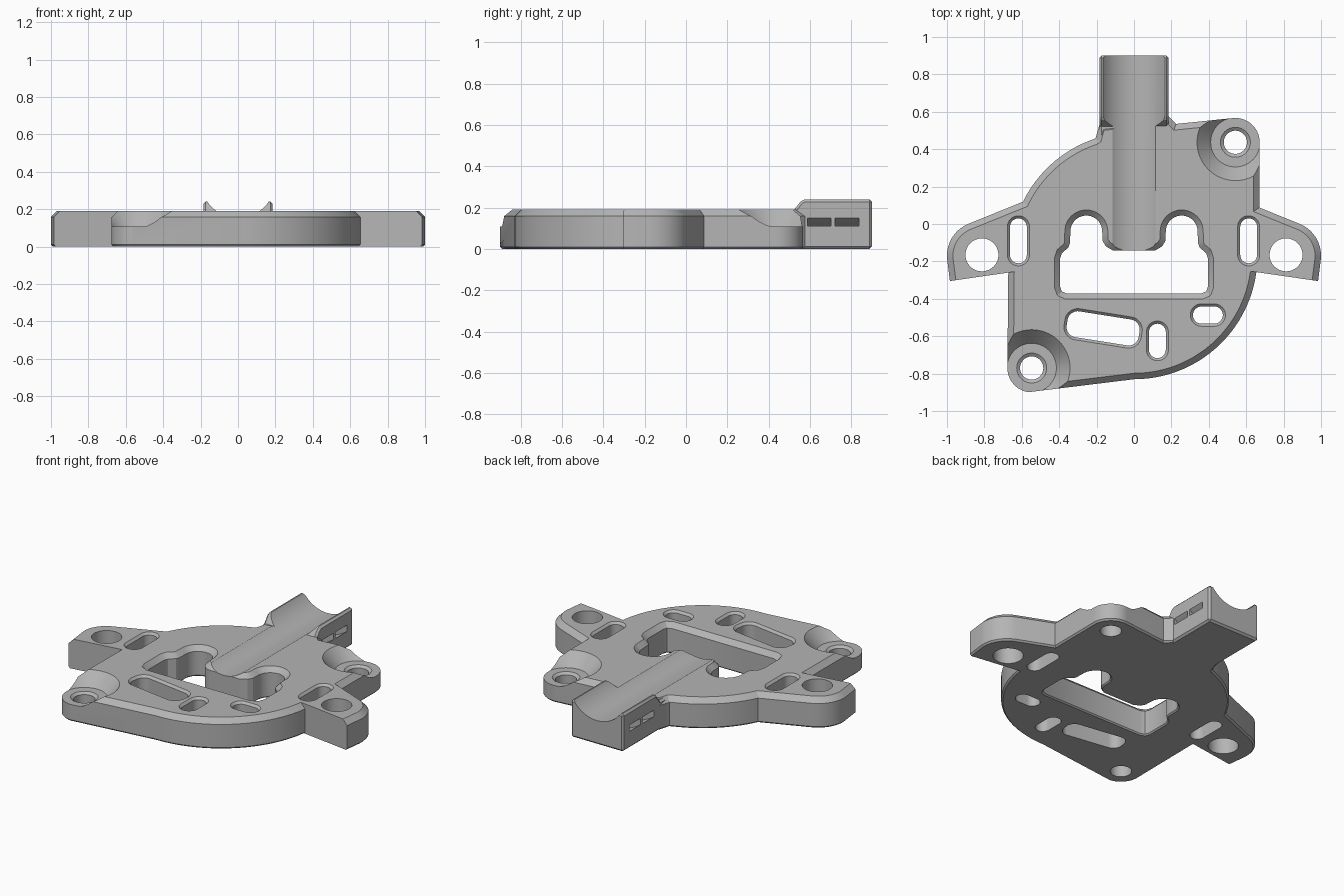
import bpy, bmesh, math
from mathutils import Vector, Matrix

if "Cube" in bpy.data.objects:
    bpy.data.objects.remove(bpy.data.objects["Cube"])

grey = bpy.data.materials.new("plain grey")
grey.diffuse_color = (0.46, 0.46, 0.46, 1)
grey.use_nodes = True
grey.node_tree.nodes["Principled BSDF"].inputs["Base Color"].default_value = grey.diffuse_color
TOP, CH = 0.19, 0.032


def arc(cx, cy, r, a0, a1, n=16):
    return [(cx + r * math.cos(math.radians(a0 + (a1 - a0) * i / n)),
             cy + r * math.sin(math.radians(a0 + (a1 - a0) * i / n))) for i in range(n + 1)]


def inset(poly, d):
    """Move every edge of a counter-clockwise outline inward by d."""
    out = []
    for i, p in enumerate(poly):
        p, a, b = Vector(p), Vector(poly[i - 1]), Vector(poly[(i + 1) % len(poly)])
        e, f = (p - a).normalized(), (b - p).normalized()
        n, m = Vector((-e.y, e.x)), Vector((-f.y, f.x))
        out.append(p + (n + m) * d / max(0.3, 1 + n.dot(m)))
    return out


def loft(name, rings, closed=False, cut=None):
    bm = bmesh.new()
    vs = [[bm.verts.new(p) for p in ring] for ring in rings]
    n = len(vs[0])
    for k in range(len(vs) if closed else len(vs) - 1):
        a, b = vs[k], vs[(k + 1) % len(vs)]
        for i in range(n):
            j = (i + 1) % n
            bm.faces.new((a[i], a[j], b[j], b[i]))
    if not closed:
        bm.faces.new(vs[0])
        bm.faces.new(vs[-1])
    if cut:
        bmesh.ops.bisect_plane(bm, geom=bm.verts[:] + bm.edges[:] + bm.faces[:],
                               plane_co=cut[0], plane_no=cut[1], clear_outer=True)
        bmesh.ops.holes_fill(bm, edges=[e for e in bm.edges if e.is_boundary])
    bmesh.ops.recalc_face_normals(bm, faces=bm.faces)
    me = bpy.data.meshes.new(name)
    bm.to_mesh(me)
    bm.free()
    me.materials.append(grey)
    ob = bpy.data.objects.new(name, me)
    bpy.context.collection.objects.link(ob)
    return ob


def layers(name, poly, levels, cut=None):
    """Stack of (z, inset) copies of one outline."""
    return loft(name, [[(p[0], p[1], z) for p in inset(poly, d)] for z, d in levels], cut=cut)


def lathe(name, profile, mat, closed=False, n=64):
    ang = [2 * math.pi * i / n for i in range(n)]
    return loft(name, [[mat @ Vector((r * math.cos(a), r * math.sin(a), z)) for a in ang]
                       for r, z in profile], closed)


def combine(target, other, op):
    mod = target.modifiers.new("join", 'BOOLEAN')
    mod.operation, mod.solver, mod.object = op, 'EXACT', other
    bpy.context.view_layer.update()
    me = bpy.data.meshes.new_from_object(target.evaluated_get(bpy.context.evaluated_depsgraph_get()))
    target.modifiers.clear()
    target.data = me
    bpy.data.objects.remove(other)


def rounded_slot(cx, cy, hx, hy, r, angle=0):
    pts = []
    for sx, sy, a in ((1, -1, -90), (1, 1, 0), (-1, 1, 90), (-1, -1, 180)):
        pts += arc(sx * (hx - r), sy * (hy - r), r, a, a + 90, 8)
    c, s = math.cos(math.radians(angle)), math.sin(math.radians(angle))
    return [(cx + x * c - y * s, cy + x * s + y * c) for x, y in pts]


def cut_through(poly, ch):
    c = layers("cutter", poly, [(-0.02, -0.028), (0.008, 0), (TOP - ch, 0), (TOP + 0.03, -ch - 0.03)]
               if ch > 0.02 else [(-0.1, 0), (TOP - ch, 0), (TOP + 0.01, -ch - 0.01)])
    combine(plate, c, 'DIFFERENCE')


# base plate
outline = (arc(0, -0.17, 0.66, -90, -8, 28) + [(0.67, 0.05)] + arc(0.542, 0.437, 0.13, 0, 97)
           + [(0.225, 0.535), (0.185, 0.575), (-0.185, 0.53), (-0.205, 0.46)]
           + arc(0, -0.17, 0.66, 109, 156, 18) + [(-0.67, -0.02)]
           + arc(-0.547, -0.77, 0.13, 180, 263))
solid = [(0, 0.01), (0.01, 0), (TOP - CH, 0), (TOP, CH)]
plate = layers("mounting_plate", outline, solid)

# side ears, trimmed straight along their front edge
for s in (1, -1):
    ear = [(0.5, -0.42), (0.97, -0.42), (0.99, -0.26)] + arc(0.815, -0.17, 0.185, -5, 66) + [(0.5, 0.157)]
    if s < 0:
        ear = [(-x, y) for x, y in reversed(ear)]
    ob = layers("ear", ear, solid, cut=(Vector((s * 0.97, -0.303, 0)), Vector((-s * 0.145, -1, 0))))
    combine(plate, ob, 'UNION')

# cable stem, a side profile swept across x
side = [(0.3, 0), (0.9, 0), (0.9, 0.24), (0.575, 0.24), (0.555, 0.23), (0.52, 0.185), (0.3, 0.185)]
stem = loft("stem", [[(x, y, z) for y, z in side] for x in (-0.185, 0.185)])
bev = stem.modifiers.new("edge", 'BEVEL')
bev.width, bev.segments = 0.012, 1
bev.limit_method, bev.angle_limit = 'ANGLE', math.radians(60)
combine(plate, stem, 'UNION')

# half-round channel and curved tie slots around it
along_y = Matrix.Translation((0, 0, 0.355)) @ Matrix.Rotation(-math.pi / 2, 4, 'X')
combine(plate, lathe("cutter", [(0.201, -0.3), (0.201, 1.0)], along_y, n=96), 'DIFFERENCE')
for y0, y1 in ((0.587, 0.702), (0.722, 0.837)):
    ring = [(0.276, y0), (0.307, y0), (0.307, y1), (0.276, y1)]
    combine(plate, lathe("cutter", ring, along_y, closed=True, n=96), 'DIFFERENCE')

# main window with two round lobes
half = ([(0.36, -0.372), (0.386, -0.36), (0.395, -0.335), (0.395, -0.185), (0.385, -0.155), (0.35, -0.125),
         (0.342, -0.1)] + arc(0.255, -0.04, 0.085, 0, 180, 20)
        + [(0.168, -0.09), (0.15, -0.12), (0.11, -0.143)])
cut_through(half + [(-x, y) for x, y in reversed(half)], 0.03)

# slots
for spec in ((0.613, -0.09, 0.045, 0.12, 0.0449), (-0.618, -0.09, 0.045, 0.12, 0.0449),
             (0.395, -0.487, 0.08, 0.046, 0.0459), (0.125, -0.625, 0.045, 0.092, 0.0449),
             (-0.165, -0.558, 0.195, 0.07, 0.055, -9)):
    cut_through(rounded_slot(*spec), 0.014)

# ear holes
for x in (0.813, -0.813):
    combine(plate, lathe("cutter", [(0.088, -0.1), (0.088, 0.3)], Matrix.Translation((x, -0.165, 0))), 'DIFFERENCE')

# sunken screw seats at two corners
seat = [(0.062, -0.1), (0.062, 0.095), (0.08, 0.108), (0.132, 0.1082), (0.205, TOP), (0.232, TOP + 0.03)]
for x, y in ((0.542, 0.437), (-0.547, -0.77)):
    combine(plate, lathe("cutter", seat, Matrix.Translation((x, y, 0))), 'DIFFERENCE')

bpy.context.view_layer.objects.active = plate
plate.select_set(True)
bpy.ops.object.shade_smooth_by_angle(angle=math.radians(25))
